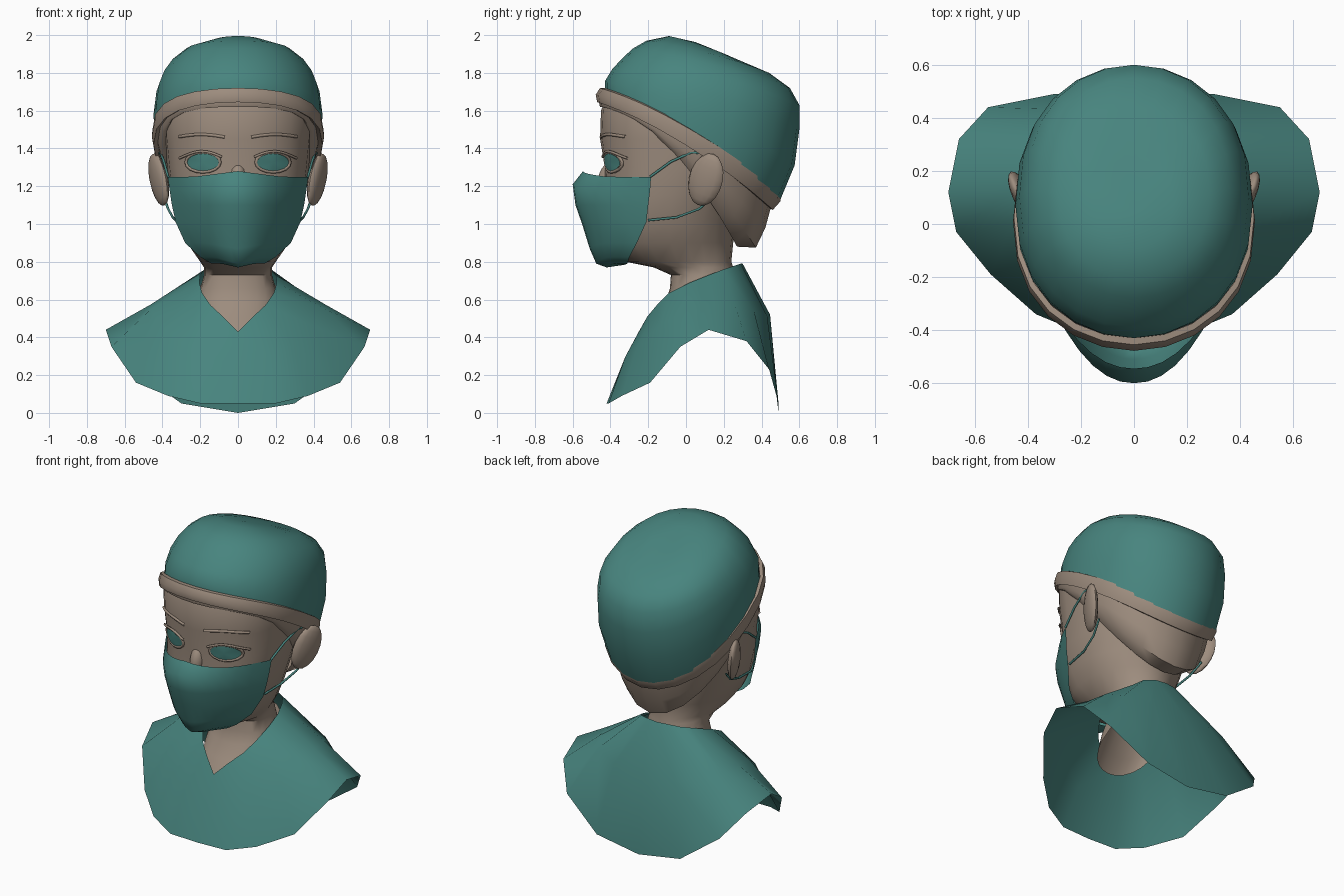
import bpy, bmesh, math
from mathutils import Matrix

if "Cube" in bpy.data.objects:
    bpy.data.objects.remove(bpy.data.objects["Cube"])


def material(name, rgb):
    m = bpy.data.materials.new(name)
    m.diffuse_color = (*rgb, 1)
    m.use_nodes = True
    m.node_tree.nodes["Principled BSDF"].inputs["Base Color"].default_value = m.diffuse_color
    return m


TEAL = material("teal cloth", (0.064, 0.232, 0.21))
SKIN = material("warm skin", (0.335, 0.262, 0.207))
SEG = 24


def finish(name, bm, mat, angle=50, normals=True):
    if normals:
        bmesh.ops.recalc_face_normals(bm, faces=bm.faces[:])
    me = bpy.data.meshes.new(name)
    bm.to_mesh(me)
    bm.free()
    ob = bpy.data.objects.new(name, me)
    bpy.context.collection.objects.link(ob)
    me.materials.append(mat)
    bpy.ops.object.select_all(action='DESELECT')
    ob.select_set(True)
    bpy.context.view_layer.objects.active = ob
    bpy.ops.object.shade_smooth_by_angle(angle=math.radians(angle))
    return ob


def grid(bm, rows, closed=False):
    """Skin a list of equally long point rows with quads."""
    vs = [[bm.verts.new(p) for p in r] for r in rows]
    n = len(rows[0])
    for a, b in zip(vs, vs[1:]):
        for i in range(n if closed else n - 1):
            j = (i + 1) % n
            bm.faces.new((a[i], a[j], b[j], b[i]))
    return vs


def ring(yf, zf, yb, zb, w, bulge=0.0, front=1.0, back=1.0):
    """Tilted oval given by its front point, back point and half width."""
    pts = []
    for i in range(SEG):
        a = 2 * math.pi * i / SEG
        c, s = math.cos(a), math.sin(a)
        cy = math.copysign(abs(c) ** (front if c > 0 else back), c)
        t = (1 - cy) / 2
        pts.append((w * s, yf + (yb - yf) * t, zf + (zb - zf) * t + bulge * s * s))
    return pts


def loft(name, specs, mat, tip=None, front=1.0, back=1.0):
    bm = bmesh.new()
    vs = grid(bm, [ring(*s, front=front, back=back) for s in specs], True)
    if tip:
        v = bm.verts.new(tip)
        for i in range(SEG):
            bm.faces.new((vs[-1][i], vs[-1][(i + 1) % SEG], v))
    return finish(name, bm, mat)


def tube(name, pts, r, mat, closed=False):
    cu = bpy.data.curves.new(name, 'CURVE')
    cu.dimensions = '3D'
    cu.bevel_depth = r
    cu.bevel_resolution = 1
    sp = cu.splines.new('POLY')
    sp.points.add(len(pts) - 1)
    for p, co in zip(sp.points, pts):
        p.co = (*co, 1)
    sp.use_cyclic_u = closed
    cu.materials.append(mat)
    ob = bpy.data.objects.new(name, cu)
    bpy.context.collection.objects.link(ob)


def ball(name, loc, scale, mat, rot=(0, 0, 0)):
    bm = bmesh.new()
    m = Matrix.Translation(loc)
    for a, axis in zip(rot, 'XYZ'):
        m = m @ Matrix.Rotation(a, 4, axis)
    bmesh.ops.create_uvsphere(bm, u_segments=14, v_segments=9, radius=1,
                              matrix=m @ Matrix.Diagonal((*scale, 1)))
    return finish(name, bm, mat)


# Head and neck: height, front, back, half width
HEAD = [(.66, -.085, .26, .20), (.73, -.08, .25, .18), (.77, -.17, .25, .18),
        (.80, -.32, .24, .20), (.90, -.41, .25, .27), (1.0, -.43, .26, .315),
        (1.15, -.44, .30, .355), (1.3, -.43, .38, .375), (1.45, -.455, .43, .39),
        (1.6, -.45, .43, .40), (1.68, -.42, .38, .37)]
POW = .73
chest = [(-.235, .41, .27, .68, .19), (-.175, .50, .28, .71, .205), (-.11, .58, .28, .73, .207)]
loft("head_and_neck", chest + [(f, z, b, z, w) for z, f, b, w in HEAD], SKIN,
     (0, 0, 1.72), POW)


def face(x, z, lift=0.0):
    """Point on the front of the head."""
    for (z0, f0, b0, w0), (z1, f1, b1, w1) in zip(HEAD, HEAD[1:]):
        if z0 <= z <= z1:
            t = (z - z0) / (z1 - z0)
            f, b, w = f0 + (f1 - f0) * t, b0 + (b1 - b0) * t, w0 + (w1 - w0) * t
            c = math.sqrt(max(0, 1 - (x / w) ** 2)) ** POW
            return (x, (f + b) / 2 - (b - f) / 2 * c - lift, z)


# Hair below the cap
loft("hair", [(-.45, 1.70, .47, 1.16, .43, .05), (-.462, 1.655, .45, 1.09, .425, .06),
              (-.458, 1.63, .42, .98, .415, .09), (-.455, 1.62, .37, .875, .403, .13),
              (-.43, 1.63, .27, .88, .37, .13)], SKIN, None, .83, .95)

# Cap and its headband
loft("cap", [(-.43, 1.70, .50, 1.13, .443, .06), (-.43, 1.755, .575, 1.31, .447, .05),
             (-.39, 1.82, .60, 1.50, .432, .04), (-.34, 1.875, .60, 1.63, .402, .03),
             (-.28, 1.93, .55, 1.72, .357, .02), (-.21, 1.97, .44, 1.80, .285, .02),
             (-.09, 1.995, .25, 1.88, .15, .01)], TEAL, (0, .05, 1.963), .92, .86)
loft("headband", [(-.43, 1.72, .49, 1.16, .437, .06), (-.455, 1.72, .505, 1.16, .453, .06),
                  (-.478, 1.685, .50, 1.12, .456, .06), (-.47, 1.645, .46, 1.075, .447, .06),
                  (-.43, 1.65, .43, 1.09, .42, .06)], SKIN, None, .88, .88)

# Scrub top: half outlines from front to back for collar, middle and hem
collar = [(0, -.25, .43), (.08, -.205, .51), (.145, -.155, .57), (.19, -.09, .635),
          (.205, .02, .69), (.20, .12, .73), (.175, .20, .76), (.14, .26, .78),
          (.07, .29, .79), (0, .30, .79)]
middle = [(0, -.335, .25), (.16, -.32, .30), (.29, -.255, .36), (.40, -.14, .46),
          (.46, 0, .55), (.46, .13, .575), (.44, .26, .57), (.38, .36, .54),
          (.22, .43, .51), (0, .445, .52)]
hem = [(0, -.42, .05), (.20, -.41, .05), (.37, -.34, .09), (.54, -.19, .16),
       (.67, -.03, .35), (.70, .12, .44), (.66, .32, .38), (.55, .44, .23),
       (.30, .49, .05), (0, .49, 0)]
bm = bmesh.new()
grid(bm, [h + [(-x, y, z) for x, y, z in h[-2:0:-1]] for h in (collar, middle, hem)], True)
finish("scrub_top", bm, TEAL, 60)

# Face mask: centre height, edge height, front, edge depth, half width
MASK = [(1.28, 1.25, -.545, -.185, .372), (1.21, 1.18, -.60, -.19, .362),
        (1.10, 1.10, -.585, -.20, .35), (1.0, 1.01, -.55, -.21, .33),
        (.87, .90, -.51, -.26, .28), (.79, .825, -.475, -.30, .20),
        (.77, .79, -.42, -.31, .14), (.785, .79, -.32, -.29, .11)]
bm = bmesh.new()
rows = []
for zc, ze, f, e, w in MASK:
    us = [i / 7 for i in range(-7, 8)]
    rows.append([(w * u, f + (e - f) * abs(u) ** 2.15, zc + (ze - zc) * min(1, 1.6 * abs(u)))
                 for u in us])
grid(bm, rows)
finish("face_mask", bm, TEAL)

# Nose bridge above the mask
ball("nose_bridge", (0, -.41, 1.24), (.045, .055, .09), SKIN, (-.25, 0, 0))

for side, s in (("right", 1), ("left", -1)):
    # Ears
    ball(side + "_ear", (s * .42, .105, 1.235), (.034, .095, .145), SKIN,
         (-.3, s * .23, s * -.35))
    # Mask straps
    tube(side + "_upper_strap", [(s * .37, -.19, 1.25), (s * .392, -.08, 1.33),
                                 (s * .41, .03, 1.38), (s * .42, .13, 1.37)], .007, TEAL)
    tube(side + "_lower_strap", [(s * .33, -.20, 1.02), (s * .345, -.05, 1.035),
                                 (s * .37, .07, 1.08), (s * .395, .15, 1.15)], .007, TEAL)
    # Eyes and lids
    oval = [(math.cos(k * math.pi / 8), math.sin(k * math.pi / 8)) for k in range(16)]
    bm = bmesh.new()
    rim = [bm.verts.new(face(s * (.185 + .084 * c), 1.327 + .046 * d, .008)) for c, d in oval]
    mid = bm.verts.new(face(s * .185, 1.327, .016))
    for k in range(16):
        order = (rim[k], rim[(k + 1) % 16], mid)
        bm.faces.new(order if s > 0 else order[::-1])
    finish(side + "_eye", bm, TEAL, normals=False)
    tube(side + "_eyelid", [face(s * (.185 + .09 * c), 1.327 + .052 * d, .002)
                            for c, d in oval], .009, SKIN, True)
    tube(side + "_upper_lashes", [face(s * (.085 + .028 * k), 1.355 + .03 * math.sin(k * .42), .01)
                                  for k in range(9)], .007, SKIN)
    # Eyebrows
    tube(side + "_eyebrow", [face(s * (.07 + .04 * k), 1.46 + .014 * math.sin(k * .5), 0)
                             for k in range(7)], .009, SKIN)
